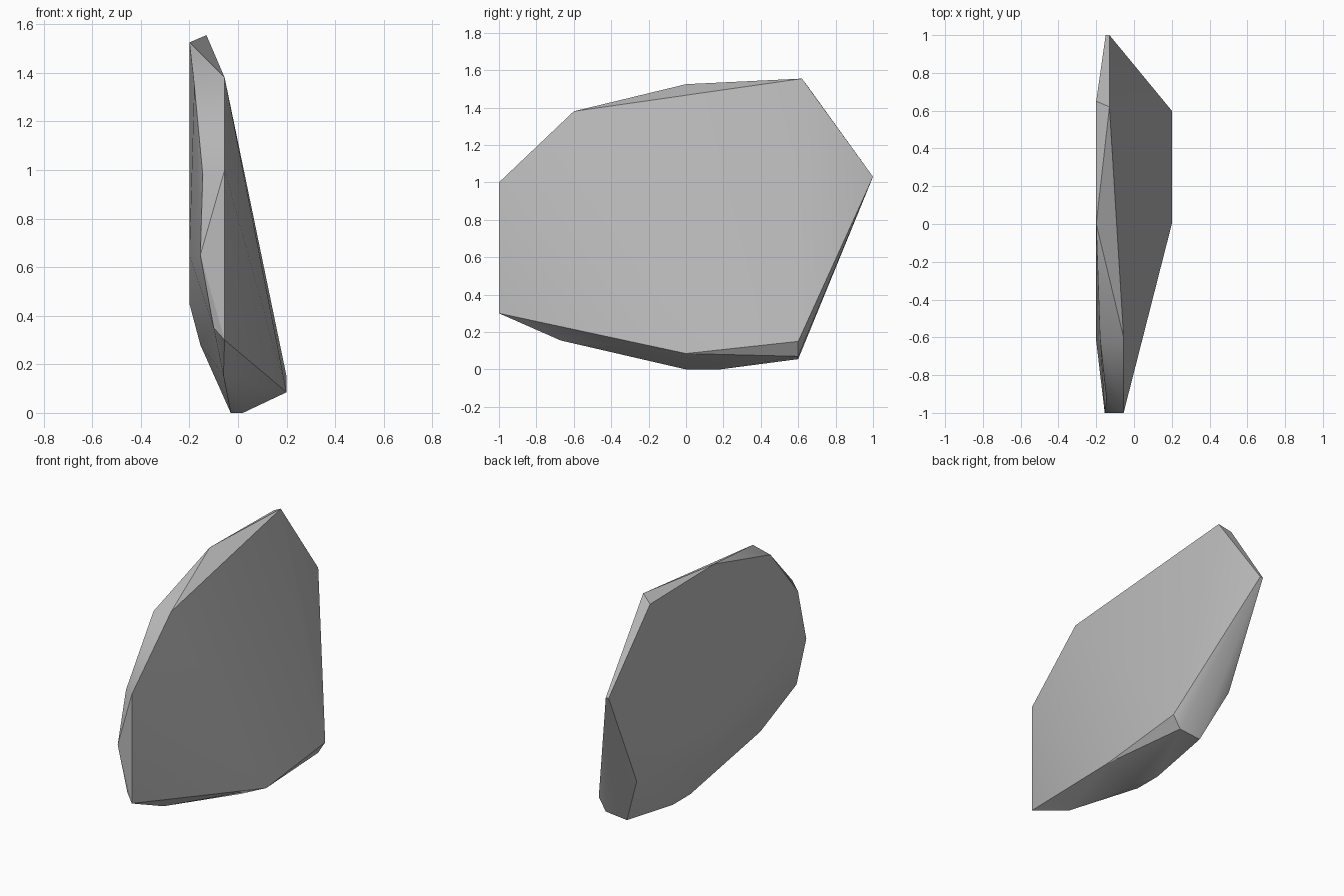
import bpy
import bmesh
import math

# Remove the default cube only
cube = bpy.data.objects.get("Cube")
if cube:
    bpy.data.objects.remove(cube, do_unlink=True)

# Stone colour
stone = bpy.data.materials.new("stone grey")
stone.use_nodes = True
grey = (0.5, 0.5, 0.5, 1.0)
stone.diffuse_color = grey
stone.node_tree.nodes["Principled BSDF"].inputs["Base Color"].default_value = grey

# Outline of the broad face on the +x side
broad_face = [(-.055, -1, .3), (-.055, -1, 1), (-.055, -.6, 1.38), (-.13, .62, 1.555),
              (-.13, 1, 1.03), (.2, .6, .15), (.2, 0, .085)]
# Chipped rim running round the edge of the slab
rim = [(-.1, -.98, .35), (-.155, -1, .65), (-.145, -.93, .98), (-.18, -.6, 1.35),
       (-.15, 1, 1.03), (-.14, .7, .38)]
# Underside corners
underside = [(-.06, -.67, .155), (-.03, 0, 0), (.02, 0, 0), (-.03, .18, 0),
             (0, .6, .055), (.15, .6, .07), (-.155, 0, .28)]
# Flat face on the -x side
flat_face = [(-.2, 0, 1.525), (-.2, .65, 1.515), (-.2, -.62, .65),
             (-.2, 0, .45), (-.2, .4, .5)]

# Wrap the corners in a convex slab
bm = bmesh.new()
for corner in broad_face + rim + underside + flat_face:
    bm.verts.new(corner)
hull = bmesh.ops.convex_hull(bm, input=bm.verts[:])
loose = {v for v in hull["geom_interior"] + hull["geom_unused"]
         if isinstance(v, bmesh.types.BMVert)}
bmesh.ops.delete(bm, geom=list(loose), context='VERTS')
bmesh.ops.recalc_face_normals(bm, faces=bm.faces[:])

mesh = bpy.data.meshes.new("rock_slab")
bm.to_mesh(mesh)
bm.free()
mesh.materials.append(stone)
rock = bpy.data.objects.new("rock_slab", mesh)
bpy.context.collection.objects.link(rock)

# Soften the gentle creases, keep the chipped edges sharp
bpy.ops.object.select_all(action='DESELECT')
rock.select_set(True)
bpy.context.view_layer.objects.active = rock
bpy.ops.object.shade_smooth_by_angle(angle=math.radians(30))
